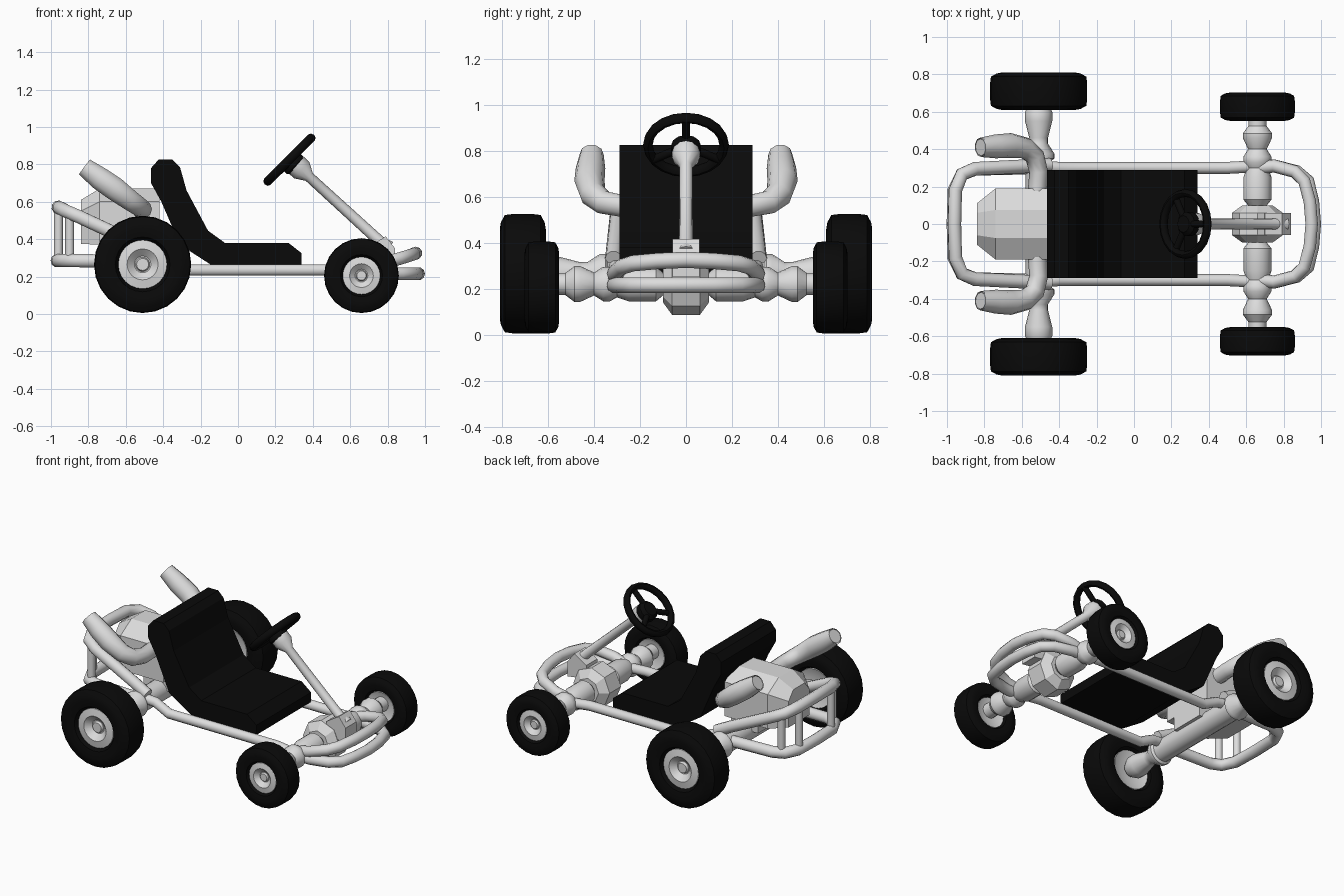
import bpy, bmesh, math
from mathutils import Vector, Matrix

if "Cube" in bpy.data.objects:
    bpy.data.objects.remove(bpy.data.objects["Cube"])


def material(name, v):
    m = bpy.data.materials.new(name)
    m.diffuse_color = (v, v, v, 1)
    m.use_nodes = True
    m.node_tree.nodes["Principled BSDF"].inputs["Base Color"].default_value = m.diffuse_color
    return m


METAL = material("silver metal", 0.72)
BLACK = material("black rubber", 0.003)


def finish(ob, mat, angle=35):
    ob.data.materials.clear()
    ob.data.materials.append(mat)
    bpy.ops.object.select_all(action='DESELECT')
    ob.select_set(True)
    bpy.context.view_layer.objects.active = ob
    if angle:
        bpy.ops.object.shade_smooth_by_angle(angle=math.radians(angle))
    return ob


def from_bmesh(name, bm, mat, angle=35):
    bmesh.ops.recalc_face_normals(bm, faces=bm.faces)
    me = bpy.data.meshes.new(name)
    bm.to_mesh(me)
    bm.free()
    ob = bpy.data.objects.new(name, me)
    bpy.context.collection.objects.link(ob)
    return finish(ob, mat, angle)


def lathe(name, profile, center, axis, mat, sides=16, angle=35, closed=False):
    """Spin (radius, distance along axis) points around an axis through center."""
    bm = bmesh.new()
    rings = [[bm.verts.new((r * math.cos(2 * math.pi * i / sides),
                            r * math.sin(2 * math.pi * i / sides), h))
              for i in range(sides)] for r, h in profile]
    pairs = list(zip(rings, rings[1:]))
    if closed:
        pairs.append((rings[-1], rings[0]))
    else:
        bm.faces.new(rings[0])
        bm.faces.new(rings[-1])
    for a, b in pairs:
        for i in range(sides):
            j = (i + 1) % sides
            bm.faces.new((a[i], a[j], b[j], b[i]))
    q = Vector((0, 0, 1)).rotation_difference(Vector(axis))
    bm.transform(Matrix.Translation(center) @ q.to_matrix().to_4x4())
    return from_bmesh(name, bm, mat, angle)


def tube(name, points, r, mat=METAL, radii=None, caps=True):
    """Round tube swept along points."""
    cu = bpy.data.curves.new(name, 'CURVE')
    cu.dimensions = '3D'
    cu.bevel_depth = r
    cu.bevel_resolution = 3
    cu.use_fill_caps = caps
    sp = cu.splines.new('POLY')
    sp.points.add(len(points) - 1)
    for i, p in enumerate(points):
        sp.points[i].co = (*p, 1)
        sp.points[i].radius = radii[i] / r if radii else 1
    ob = bpy.data.objects.new(name, cu)
    bpy.context.collection.objects.link(ob)
    bpy.ops.object.select_all(action='DESELECT')
    ob.select_set(True)
    bpy.context.view_layer.objects.active = ob
    bpy.ops.object.convert(target='MESH')
    return finish(bpy.context.object, mat, 50)


def mirrored(half):
    """Complete a loop: half runs from +y side to the centre line."""
    return half + [(x, -y, z) for x, y, z in reversed(half) if y > 0]


def loft(name, sections, mat, angle=0):
    bm = bmesh.new()
    rings = [[bm.verts.new(p) for p in s] for s in sections]
    bm.faces.new(rings[0])
    bm.faces.new(rings[-1])
    n = len(rings[0])
    for a, b in zip(rings, rings[1:]):
        for i in range(n):
            bm.faces.new((a[i], a[(i + 1) % n], b[(i + 1) % n], b[i]))
    return from_bmesh(name, bm, mat, angle)


# Wheels: tyre and dished rim
for side, s in (("right", -1), ("left", 1)):
    for end, x, y, R, w in (("rear", -0.51, 0.71, 0.26, 0.10),
                            ("front", 0.66, 0.627, 0.20, 0.075)):
        c, ax = (x, s * y, R + 0.005), (0, s, 0)
        rr = R * 0.49
        lathe(f"{end}_tyre_{side}", [(rr, -w * .6), (rr * 1.15, -w * .9), (R * .75, -w),
              (R * .86, -w * .95), (R * .98, -w * .78), (R, -w * .4), (R, w * .4),
              (R * .98, w * .78), (R * .86, w * .95), (R * .75, w), (rr * 1.15, w * .9),
              (rr, w * .6)], c, ax, BLACK, 24, closed=True)
        lathe(f"{end}_rim_{side}", [(rr * .6, -w * .55), (rr * 1.02, -w * .75),
              (rr * 1.02, w * .72), (rr * .65, w * .8), (rr * .35, w * .45),
              (rr * .3, w * .45), (rr * .25, w * .6)], c, ax, METAL, 24)

# Rear axle with flared sleeves
half = [(.07, .0), (.07, .34), (.085, .35), (.085, .375), (.05, .43), (.05, .46),
        (.073, .55), (.073, .60), (.05, .64)]
lathe("rear_axle", [(r, -h) for r, h in reversed(half[1:])] + half,
      (-0.51, 0, 0.265), (0, 1, 0), METAL)

# Front axle with flared sleeves
half = [(.05, .0), (.05, .10), (.075, .13), (.075, .25), (.058, .30), (.075, .33),
        (.075, .36), (.05, .40), (.078, .46), (.078, .485), (.048, .525), (.048, .59)]
lathe("front_axle", [(r, -h) for r, h in reversed(half[1:])] + half,
      (0.66, 0, 0.22), (0, 1, 0), METAL)

# Faceted steering gear housing and column mount
lathe("gear_housing", [(.08, -.10), (.135, -.06), (.135, .06), (.08, .10)],
      (0.66, 0, 0.22), (0, 1, 0), METAL, 8, 0)
loft("column_mount", [[(x, y * w, z) for x, z in
     ((0.69, 0.27), (0.84, 0.25), (0.84, 0.35), (0.79, 0.415), (0.70, 0.36))]
     for y, w in ((-1, .058), (1, .058))], METAL)

# Chassis side tubes and inner rear kink
for side, s in (("right", -1), ("left", 1)):
    tube(f"side_rail_{side}", [(-0.52, s * .31, .30), (-0.40, s * .30, .285),
         (-0.30, s * .30, .235), (0.50, s * .30, .235), (0.68, s * .31, .22)], 0.032)

# Front bumper loops
tube("front_bumper_lower", mirrored([(0.62, .31, .22), (0.75, .31, .215), (0.87, .28, .215),
     (0.93, .23, .215), (0.955, .12, .215), (0.965, 0, .215)]), 0.035)
tube("front_bumper_upper", mirrored([(0.66, .30, .24), (0.75, .31, .265), (0.86, .28, .295),
     (0.91, .23, .31), (0.94, .12, .32), (0.95, 0, .325)]), 0.035)

# Rear bumper loops and uprights
tube("rear_bumper_lower", mirrored([(-0.45, .305, .28), (-0.85, .295, .285),
     (-0.92, .265, .285), (-0.96, .18, .285), (-0.965, 0, .285)]), 0.037)
tube("rear_bumper_upper", mirrored([(-0.45, .315, .33), (-0.55, .31, .38),
     (-0.85, .295, .52), (-0.92, .265, .55), (-0.955, .18, .568), (-0.96, 0, .57)]), 0.037)
for side, s in (("right", -1), ("left", 1)):
    tube(f"rear_upright_{side}", [(-0.96, s * .17, .285), (-0.96, s * .17, .565)], 0.024)
    tube(f"rear_side_upright_{side}", [(-0.90, s * .27, .285), (-0.90, s * .27, .54)], 0.024)

# Seat: one-piece profile extruded across
seat = [(-.465, .78), (-.425, .825), (-.35, .825), (-.31, .785), (-.275, .66), (-.16, .445),
        (-.07, .38), (.27, .38), (.34, .325), (.34, .26), (-.14, .26), (-.31, .37),
        (-.41, .60), (-.465, .70)]
loft("seat", [[(x, y, z) for x, z in seat] for y in (-.29, .29)], BLACK)

# Engine: chamfered block tapering to the rear
loft("engine", [[(x, y, z) for y, z in ((-w, b), (w, b), (w, m), (t, h), (-t, h), (-w, m))]
     for x, w, t, b, m, h in ((-.84, .11, .06, .375, .55, .61), (-.74, .19, .075, .37, .60, .67),
                              (-.42, .19, .075, .37, .60, .67))], METAL)
# Engine mount down to the rear axle
loft("engine_mount", [[(x, y, z) for x, y in ((-.62, -.12), (-.42, -.12), (-.42, .12), (-.62, .12))]
     for z in (.28, .40)], METAL)

# Exhaust pipes, open and hollow at the tips
for side, s in (("right", -1), ("left", 1)):
    path = [(-.52, s * .15, .56), (-.51, s * .28, .56), (-.53, s * .36, .575),
            (-.58, s * .405, .61), (-.66, s * .42, .67), (-.74, s * .415, .725),
            (-.82, s * .41, .785)]
    tube(f"exhaust_{side}", path, 0.05, radii=[.05, .05, .053, .058, .066, .064, .052], caps=False)
    tube(f"exhaust_lining_{side}", path[-3:], 0.04, radii=[.04, .046, .046])

# Steering column with flared collar
top, foot = Vector((0.285, 0, 0.82)), Vector((0.80, 0, 0.35))
d = (top - foot).normalized()
L = (top - foot).length
lathe("steering_column", [(.045, 0), (.03, .06), (.028, L - .13), (.06, L - .075),
      (.06, L - .03), (.04, L - .01)], foot, d, METAL, 12)

# Steering wheel: ring, hub and three spokes
normal = Vector((-1, 0, 1)).normalized()
up = Vector((1, 0, 1)).normalized()
ring = [(.166 + .021 * math.cos(a), .024 * math.sin(a))
        for a in (i * math.pi / 4 for i in range(8))]
lathe("steering_ring", ring, Vector((0.275, 0, 0.825)), normal, BLACK, 20, 50, closed=True)
lathe("steering_hub", [(.05, -.045), (.065, -.03), (.065, .01), (.045, .03)],
      Vector((0.285, 0, 0.815)), normal, BLACK, 12)
for i, a in enumerate((0, 120, 240)):
    v = up * math.cos(math.radians(a)) + Vector((0, 1, 0)) * math.sin(math.radians(a))
    c = Vector((0.28, 0, 0.82))
    tube(f"steering_spoke_{i + 1}", [tuple(c + v * .03), tuple(c + v * .165)], 0.018, BLACK)
